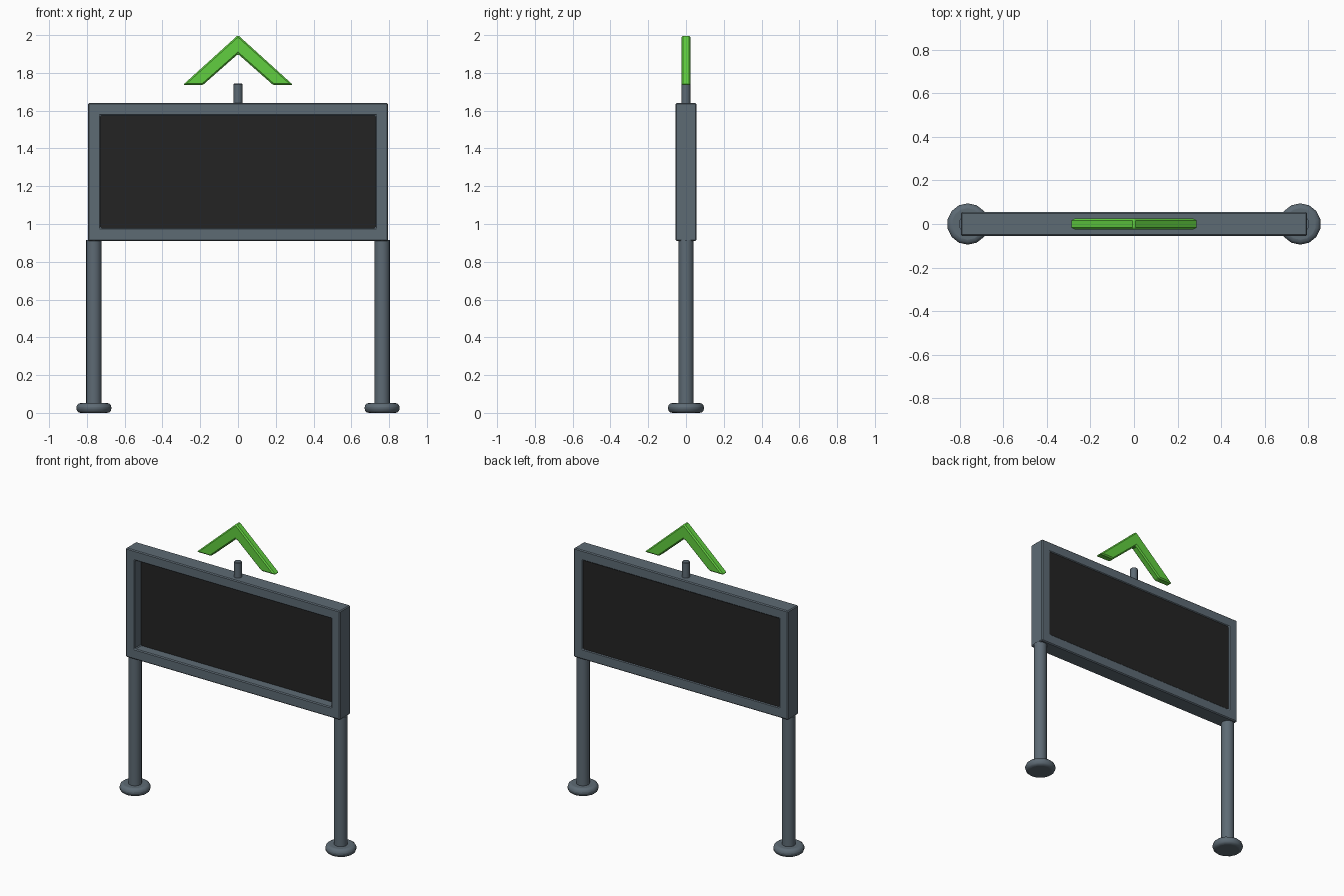
import bpy
import bmesh
from math import radians

cube = bpy.data.objects.get("Cube")
if cube:
    bpy.data.objects.remove(cube, do_unlink=True)


def material(name, rgb):
    mat = bpy.data.materials.new(name)
    mat.use_nodes = True
    mat.diffuse_color = (*rgb, 1)
    mat.node_tree.nodes["Principled BSDF"].inputs["Base Color"].default_value = (*rgb, 1)
    return mat


STEEL = material("slate steel", (0.11, 0.145, 0.175))
BLACK = material("screen black", (0.017, 0.017, 0.017))
GREEN = material("bright green", (0.12, 0.62, 0.05))


def finish(obj, name, mat, bevel=0, segments=1):
    obj.name = name
    obj.data.materials.append(mat)
    if bevel:
        mod = obj.modifiers.new("Bevel", "BEVEL")
        mod.width, mod.segments = bevel, segments
        mod.limit_method, mod.angle_limit = "ANGLE", radians(40)
    return obj


def smooth(obj, angle=40):
    bpy.ops.object.select_all(action="DESELECT")
    obj.select_set(True)
    bpy.context.view_layer.objects.active = obj
    bpy.ops.object.shade_smooth_by_angle(angle=radians(angle))


def cylinder(name, mat, radius, x, z0, z1, sides, bevel=0, segments=1):
    bpy.ops.mesh.primitive_cylinder_add(
        vertices=sides, radius=radius, depth=z1 - z0, location=(x, 0, (z0 + z1) / 2))
    obj = finish(bpy.context.object, name, mat, bevel, segments)
    smooth(obj, 50)
    return obj


def box(name, mat, x, y0, y1, z0, z1):
    bpy.ops.mesh.primitive_cube_add(size=1, location=(0, (y0 + y1) / 2, (z0 + z1) / 2))
    obj = bpy.context.object
    obj.scale = (2 * x, y1 - y0, z1 - z0)
    bpy.ops.object.transform_apply(location=False, rotation=False, scale=True)
    return finish(obj, name, mat)


def extrude_outline(name, mat, faces, y, bevel):
    """Extrude x-z polygons symmetrically about y = 0."""
    bm = bmesh.new()
    for pts in faces:
        bm.faces.new([bm.verts.new((px, -y, pz)) for px, pz in pts])
    bmesh.ops.remove_doubles(bm, verts=bm.verts, dist=1e-4)
    ext = bmesh.ops.extrude_face_region(bm, geom=bm.faces[:], use_keep_orig=True)
    moved = [g for g in ext["geom"] if isinstance(g, bmesh.types.BMVert)]
    bmesh.ops.translate(bm, verts=moved, vec=(0, 2 * y, 0))
    bmesh.ops.recalc_face_normals(bm, faces=bm.faces[:])
    mesh = bpy.data.meshes.new(name)
    bm.to_mesh(mesh)
    bm.free()
    obj = bpy.data.objects.new(name, mesh)
    bpy.context.collection.objects.link(obj)
    return finish(obj, name, mat, bevel)


# Mitred frame around the screen
outer = [(-0.795, 0.91), (0.795, 0.91), (0.795, 1.64), (-0.795, 1.64)]
inner = [(-0.728, 0.98), (0.728, 0.98), (0.728, 1.573), (-0.728, 1.573)]
sides = [(outer[i], outer[(i + 1) % 4], inner[(i + 1) % 4], inner[i]) for i in range(4)]
extrude_outline("screen_frame", STEEL, sides, 0.055, 0.006)

# Screen, deep in the front and almost flush at the back
box("screen", BLACK, 0.735, 0.01, 0.05, 0.97, 1.58)

# Posts and round feet
for side, x in (("left", 0.763), ("right", -0.763)):
    cylinder(side + "_post", STEEL, 0.041, x, 0.03, 0.915, 16)
    cylinder(side + "_foot", STEEL, 0.095, x, 0, 0.052, 14, 0.022, 3)

# Short stem and the roof-shaped arrow above it
cylinder("top_stem", STEEL, 0.024, 0, 1.63, 1.743, 12, 0.004)
chevron = [(-0.293, 1.735), (-0.187, 1.735), (0, 1.9),
           (0.187, 1.735), (0.293, 1.735), (0, 2.0)]
extrude_outline("roof_chevron", GREEN, [chevron], 0.025, 0.008)
